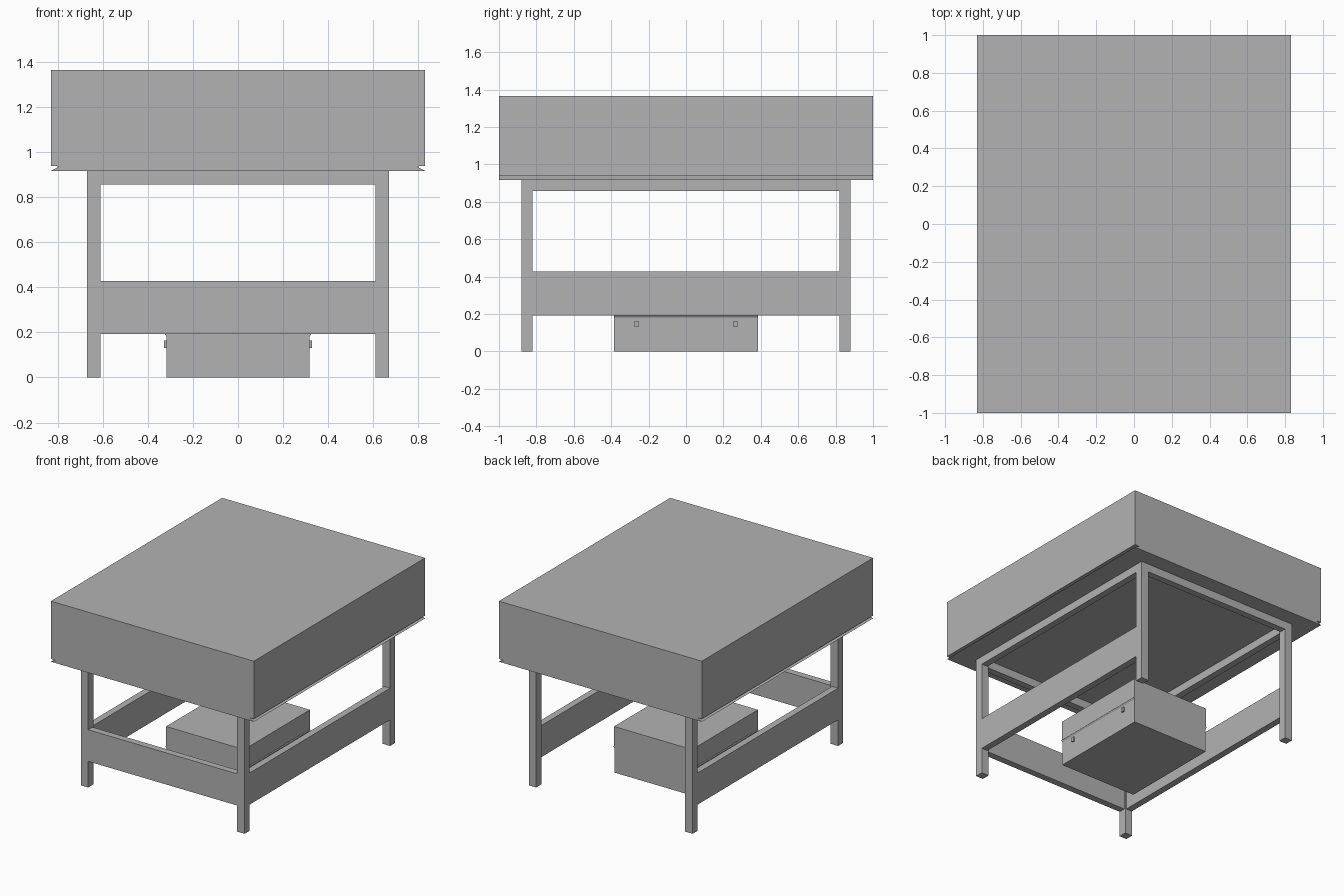
import bpy, bmesh

if "Cube" in bpy.data.objects:
    bpy.data.objects.remove(bpy.data.objects["Cube"])

grey = bpy.data.materials.new("plain grey")
grey.diffuse_color = (0.45, 0.45, 0.45, 1.0)
grey.use_nodes = True
grey.node_tree.nodes["Principled BSDF"].inputs["Base Color"].default_value = grey.diffuse_color


def finish(name, bm):
    bmesh.ops.recalc_face_normals(bm, faces=bm.faces[:])
    mesh = bpy.data.meshes.new(name)
    bm.to_mesh(mesh)
    bm.free()
    mesh.materials.append(grey)
    obj = bpy.data.objects.new(name, mesh)
    bpy.context.collection.objects.link(obj)
    return obj


def box(name, x0, x1, y0, y1, z0, z1):
    bm = bmesh.new()
    bmesh.ops.create_cube(bm, size=1)
    for v in bm.verts:
        v.co.x = x1 if v.co.x > 0 else x0
        v.co.y = y1 if v.co.y > 0 else y0
        v.co.z = z1 if v.co.z > 0 else z0
    return finish(name, bm)


def symmetric_prism(name, half, y):
    """Mirror a half outline (x, z) across x = 0 and extrude it from -y to y."""
    outline = half + [(-x, z) for x, z in reversed(half)]
    bm = bmesh.new()
    face = bm.faces.new([bm.verts.new((x, -y, z)) for x, z in outline])
    ext = bmesh.ops.extrude_face_region(bm, geom=[face])
    moved = [e for e in ext["geom"] if isinstance(e, bmesh.types.BMVert)]
    bmesh.ops.translate(bm, verts=moved, vec=(0, 2 * y, 0))
    return finish(name, bm)


# Deep top block with a V groove along both long sides
symmetric_prism("top_block", [(0.83, 0.917), (0.792, 0.937), (0.83, 0.938), (0.83, 1.365)], 1.0)

# Legs
LX, LY, T = 0.67, 0.88, 0.06
for sx, side in ((-1, "left"), (1, "right")):
    for sy, end in ((-1, "front"), (1, "back")):
        xs = sorted((sx * LX, sx * (LX - T)))
        ys = sorted((sy * LY, sy * (LY - T)))
        box(f"{end}_{side}_leg", *xs, *ys, 0, 0.917)

# Upper rails on four sides, lower panels on three (the back is open)
W = 0.05
for s, side in ((-1, "left"), (1, "right")):
    xs = sorted((s * LX, s * (LX - W)))
    box(f"{side}_upper_rail", *xs, -LY + T, LY - T, 0.857, 0.917)
    box(f"{side}_lower_panel", *xs, -LY + T, LY - T, 0.193, 0.427)
for s, end in ((-1, "front"), (1, "back")):
    ys = sorted((s * LY, s * (LY - W)))
    box(f"{end}_upper_rail", -LX + T, LX - T, *ys, 0.857, 0.917)
    if s < 0:
        box("front_lower_panel", -LX + T, LX - T, *ys, 0.193, 0.427)

# Storage box with a small lip along both sides
symmetric_prism("storage_box", [(0.317, 0), (0.317, 0.18), (0.325, 0.192), (0.319, 0.196), (0.319, 0.34)], 0.385)

# Latches
for s, side in ((-1, "left"), (1, "right")):
    for y, end in ((-0.265, "front"), (0.265, "back")):
        xs = sorted((s * 0.315, s * 0.328))
        box(f"{end}_{side}_latch", *xs, y - 0.011, y + 0.011, 0.13, 0.163)
